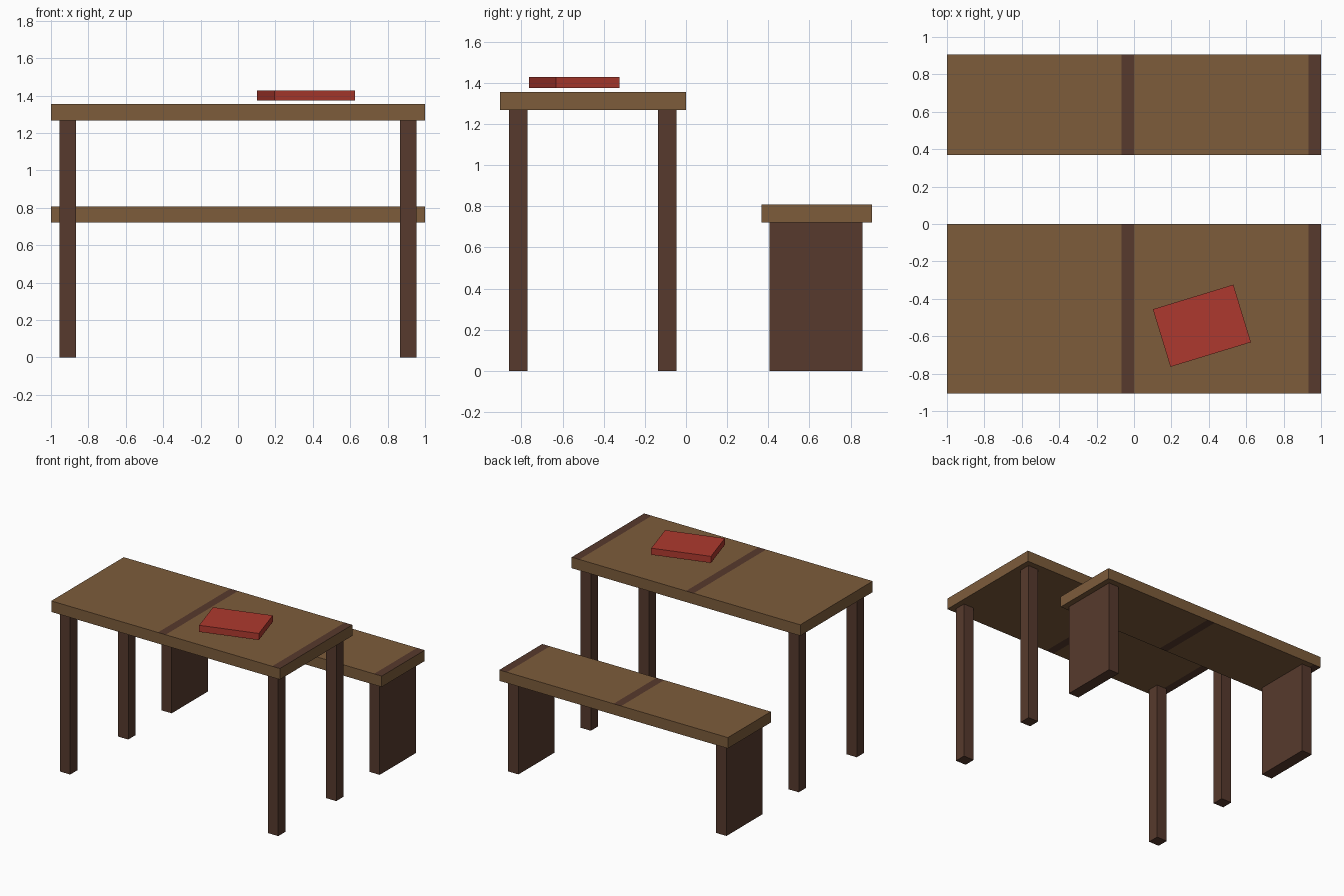
import bpy, bmesh, math
from mathutils import Vector

if "Cube" in bpy.data.objects:
    bpy.data.objects.remove(bpy.data.objects["Cube"])


def material(name, rgb):
    m = bpy.data.materials.new(name)
    lin = [((c / 255 + 0.055) / 1.055) ** 2.4 for c in rgb]
    m.diffuse_color = (*lin, 1)
    m.use_nodes = True
    m.node_tree.nodes["Principled BSDF"].inputs["Base Color"].default_value = m.diffuse_color
    return m


WOOD = material("brown wood", (125, 92, 59))
DARK = material("dark wood", (87, 58, 45))
RED = material("red cover", (174, 57, 46))


def box(name, lo, hi, mats, turn=0.0, cuts=()):
    """Box between two corners, optionally turned about z and cut across x."""
    lo, hi = Vector(lo), Vector(hi)
    mid, size = (lo + hi) / 2, hi - lo
    bm = bmesh.new()
    bmesh.ops.create_cube(bm, size=1)
    bmesh.ops.scale(bm, vec=size, verts=bm.verts)
    for x in cuts:
        bmesh.ops.bisect_plane(bm, geom=bm.verts[:] + bm.edges[:] + bm.faces[:],
                               plane_co=(x, 0, 0), plane_no=(1, 0, 0))
    if cuts:
        # dark bands: left of x = 0 and x = 1 on top, mirrored underneath
        for f in bm.faces:
            x = f.calc_center_median().x * f.normal.z
            if abs(f.normal.z) > 0.9 and (-BAND < x < 0 or x > 1 - BAND):
                f.material_index = 1
    me = bpy.data.meshes.new(name)
    bm.to_mesh(me)
    bm.free()
    for m in mats:
        me.materials.append(m)
    ob = bpy.data.objects.new(name, me)
    ob.location = mid
    ob.rotation_euler.z = turn
    bpy.context.collection.objects.link(ob)
    return ob


BAND = 0.067
CUTS = (BAND - 1, -BAND, 0, BAND, 1 - BAND)

# Table and bench boards
box("table_top", (-1, -0.905, 1.267), (1, 0, 1.354), (WOOD, DARK), cuts=CUTS)
box("bench_seat", (-1, 0.368, 0.722), (1, 0.905, 0.808), (WOOD, DARK), cuts=CUTS)

# Four table legs and two bench side panels
for side, x in (("left", -0.91), ("right", 0.91)):
    for end, y in (("front", -0.816), ("back", -0.091)):
        box(f"table_leg_{end}_{side}", (x - 0.045, y - 0.045, 0),
            (x + 0.045, y + 0.045, 1.267), (DARK,))
    box(f"bench_panel_{side}", (x - 0.045, 0.407, 0), (x + 0.045, 0.858, 0.722), (DARK,))

# Book hovering just over the table
box("book", (0.138, -0.705, 1.375), (0.588, -0.383, 1.427), (RED,), turn=math.radians(17))
